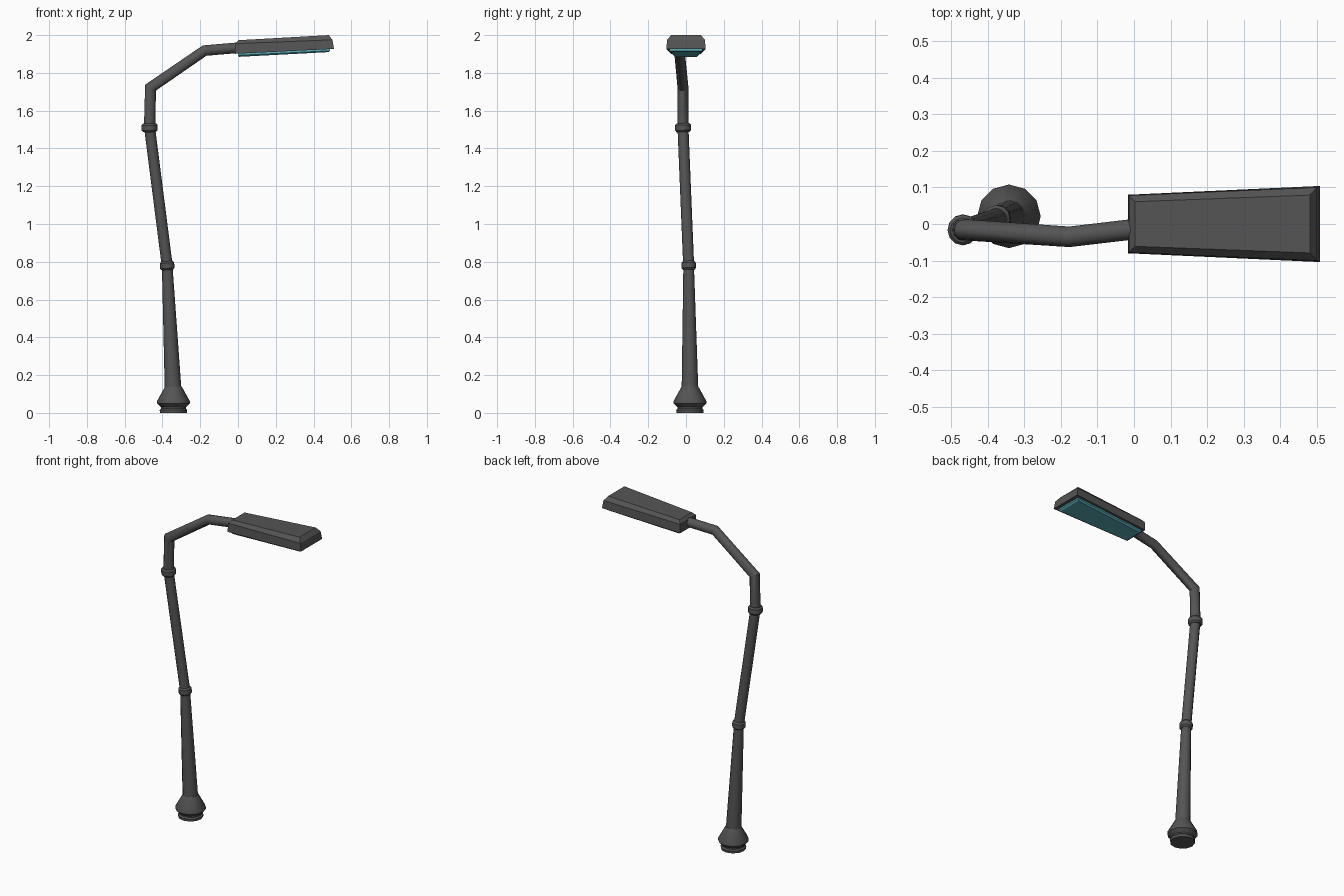
import bpy
import math
from mathutils import Vector, Matrix

if "Cube" in bpy.data.objects:
    bpy.data.objects.remove(bpy.data.objects["Cube"])

SIDES = 12


def material(name, color):
    m = bpy.data.materials.new(name)
    m.diffuse_color = (*color, 1)
    m.use_nodes = True
    m.node_tree.nodes["Principled BSDF"].inputs["Base Color"].default_value = m.diffuse_color
    return m


METAL = material("dark_metal", (0.09, 0.09, 0.09))
GLASS = material("teal_glass", (0.10, 0.42, 0.48))


def make(name, verts, faces, mat, smooth=None):
    me = bpy.data.meshes.new(name)
    me.from_pydata([tuple(v) for v in verts], [], faces)
    me.materials.append(mat)
    ob = bpy.data.objects.new(name, me)
    bpy.context.collection.objects.link(ob)
    if smooth:
        bpy.ops.object.select_all(action='DESELECT')
        ob.select_set(True)
        bpy.context.view_layer.objects.active = ob
        bpy.ops.object.shade_smooth_by_angle(angle=math.radians(smooth))
    return ob


def stack(n, count):
    """Faces joining count rings of n vertices, capped at both ends."""
    faces = [tuple(reversed(range(n))), tuple(range((count - 1) * n, count * n))]
    for k in range(count - 1):
        for i in range(n):
            j = (i + 1) % n
            faces.append((k * n + i, k * n + j, (k + 1) * n + j, (k + 1) * n + i))
    return faces


def tube(name, points, radii):
    """Round tube along a path; each ring is mitred onto the bend plane."""
    pts = [Vector(p) for p in points]
    dirs = [(b - a).normalized() for a, b in zip(pts, pts[1:])]
    d = dirs[0]
    rot = Vector((0, 0, 1)).rotation_difference(d)
    ring = [rot @ Vector((math.cos(t), math.sin(t), 0))
            for t in (2 * math.pi * i / SIDES for i in range(SIDES))]
    verts = []
    for k, (p, r) in enumerate(zip(pts, radii)):
        if k:
            ring = [dirs[k - 1].normalized().rotation_difference(dirs[k - 1]) @ v for v in ring]
        prev = dirs[max(k - 1, 0)]
        nxt = dirs[min(k, len(dirs) - 1)]
        n = (prev + nxt).normalized()
        verts += [p + r * (v - prev * (v.dot(n) / prev.dot(n))) for v in ring]
        turn = prev.rotation_difference(nxt)
        ring = [turn @ v for v in ring]
    return make(name, verts, stack(SIDES, len(pts)), METAL, 40)


def lathe(name, centre, axis, profile):
    """Turned part: profile is (height, radius) along the axis."""
    rot = Vector((0, 0, 1)).rotation_difference(Vector(axis).normalized())
    verts = []
    for h, r in profile:
        for i in range(SIDES):
            t = 2 * math.pi * i / SIDES
            verts.append(Vector(centre) + rot @ Vector((r * math.cos(t), r * math.sin(t), h)))
    return make(name, verts, stack(SIDES, len(profile)), METAL, 40)


# Key points up the post
foot = Vector((-0.344, 0.021, 0.13))
joint_low = Vector((-0.375, 0.014, 0.78))
joint_high = Vector((-0.468, -0.016, 1.51))

# Flared base
lathe("base", (-0.342, 0.021, 0), (0, 0, 1),
      [(0, .071), (.015, .073), (.022, .066), (.03, .066),
       (.05, .087), (.062, .087), (.14, .044)])

# Post sections
tube("lower_post", [foot, joint_low], [.044, .028])
tube("upper_post", [joint_low, joint_high], [.029, .029])

# Bent arm
tube("arm", [joint_high, (-0.463, -0.016, 1.722), (-0.177, -0.035, 1.918), (0.01, -0.013, 1.934)],
     [.030, .029, .028, .028])

# Collars over the joints
for name, c, axis, r in (("lower_collar", joint_low, joint_high - foot, .038),
                         ("upper_collar", joint_high, joint_high - joint_low + Vector((.09, 0, 0)), .042)):
    lathe(name, c, axis, [(-.023, r - .008), (-.014, r), (.014, r), (.023, r - .008)])


def wedge(name, rings, mat):
    """Tapered slab: each ring is (x0, half0, z0, x1, half1, z1)."""
    verts = []
    for x0, w0, z0, x1, w1, z1 in rings:
        verts += [(x0, -w0, z0), (x1, -w1, z1), (x1, w1, z1), (x0, w0, z0)]
    return make(name, verts, stack(4, len(rings)), mat)


# Lamp housing
wedge("lamp_housing", [(-.016, .080, 1.901, .508, .104, 1.927),
                       (-.014, .078, 1.955, .500, .100, 1.975),
                       (.003, .061, 1.973, .481, .079, 2.0)], METAL)

# Glowing panel underneath
wedge("lamp_panel", [(.006, .058, 1.885, .478, .078, 1.910),
                     (.000, .066, 1.893, .487, .088, 1.917),
                     (.000, .066, 1.910, .487, .088, 1.935)], GLASS)
